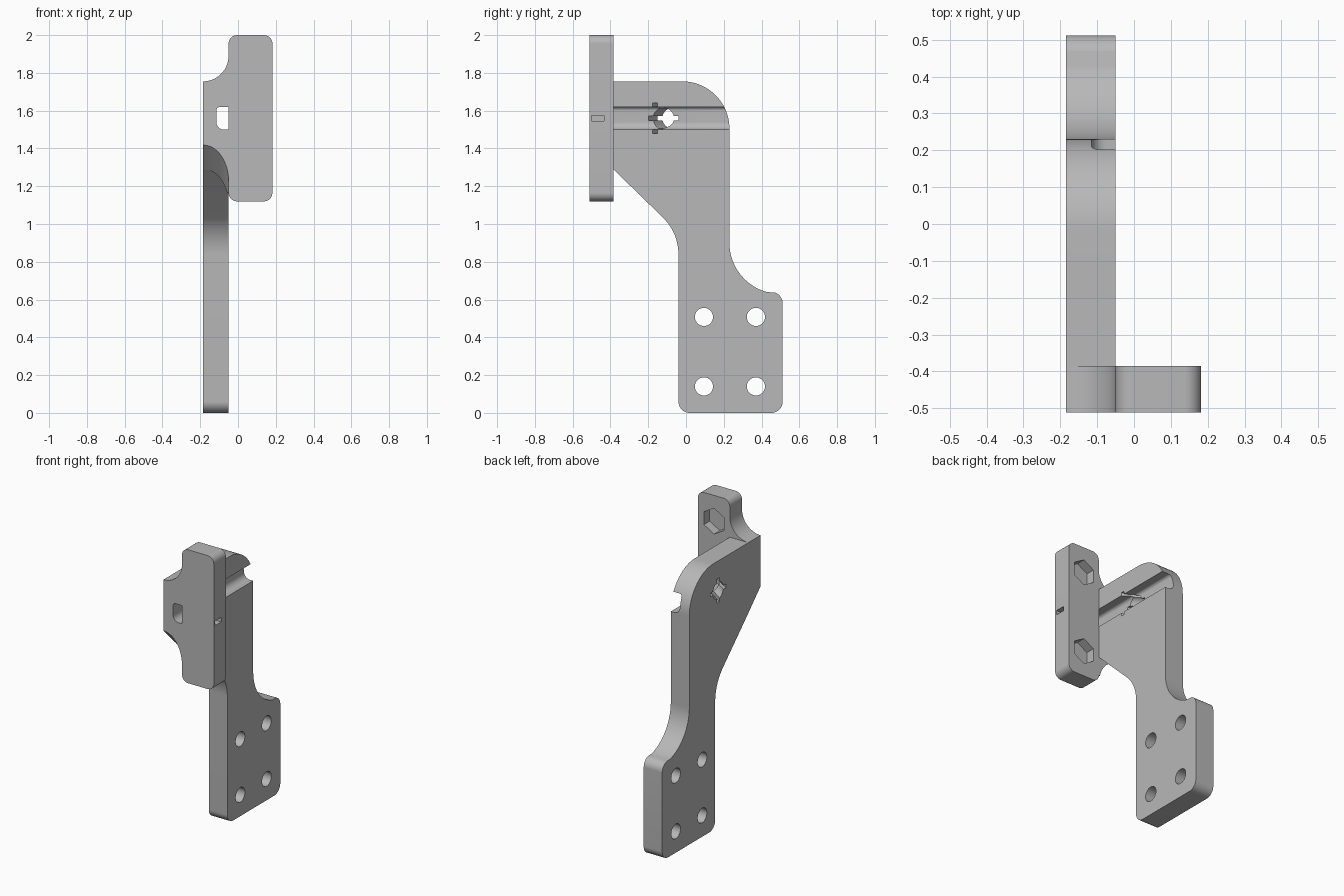
import bpy, bmesh
from math import cos, sin, radians, asin, degrees

if "Cube" in bpy.data.objects:
    bpy.data.objects.remove(bpy.data.objects["Cube"])

grey = bpy.data.materials.new("plain grey")
grey.use_nodes = True
grey.diffuse_color = (0.48, 0.48, 0.48, 1)
grey.node_tree.nodes["Principled BSDF"].inputs["Base Color"].default_value = grey.diffuse_color


def arc(cx, cy, r, a0, a1, n=14, ry=None):
    ry = r if ry is None else ry
    angles = [radians(a0 + (a1 - a0) * i / n) for i in range(n + 1)]
    return [(cx + r * cos(a), cy + ry * sin(a)) for a in angles]


def prism(name, near, far):
    """Solid between two matching outlines of 3D points."""
    bm = bmesh.new()
    a = [bm.verts.new(p) for p in near]
    b = [bm.verts.new(p) for p in far]
    bm.faces.new(a)
    bm.faces.new(b[::-1])
    for i in range(len(a)):
        j = (i + 1) % len(a)
        bm.faces.new((a[j], a[i], b[i], b[j]))
    bmesh.ops.recalc_face_normals(bm, faces=bm.faces)
    mesh = bpy.data.meshes.new(name)
    bm.to_mesh(mesh)
    bm.free()
    mesh.materials.append(grey)
    ob = bpy.data.objects.new(name, mesh)
    bpy.context.collection.objects.link(ob)
    return ob


def along_x(name, pts, x0, x1, lean=0):
    """Extrude a (y, z) outline along x; lean slides y with x."""
    return prism(name, [(x0, y, z) for y, z in pts],
                 [(x1, y + lean * (x1 - x0), z) for y, z in pts])


def along_y(name, pts, y0, y1, lean=0):
    """Extrude an (x, z) outline along y; lean slides z with y."""
    return prism(name, [(x, y0, z) for x, z in pts],
                 [(x, y1, z + lean * (y1 - y0)) for x, z in pts])


def combine(target, tool, operation="DIFFERENCE"):
    mod = target.modifiers.new(tool.name, "BOOLEAN")
    mod.operation, mod.object, mod.solver = operation, tool, "EXACT"
    bpy.context.view_layer.update()
    bpy.context.view_layer.objects.active = target
    bpy.ops.object.modifier_apply(modifier=mod.name)
    bpy.data.objects.remove(tool)


LEFT, FACE, RIGHT = -0.185, -0.05, 0.182      # x of arm back, arm face, plate edge
FRONT, BACK = -0.512, -0.385                  # y of the front plate
MID = 1.56                                    # height of the channel

# Arm with its foot
arm_outline = ([(BACK, 1.29)] + [(BACK, 1.755)]
               + arc(-0.02, 1.505, 0.25, 90, 0, 24)
               + arc(0.50, 0.90, 0.27, 180, 255, 24)
               + arc(0.452, 0.58, 0.06, 75, 0)
               + arc(0.452, 0.06, 0.06, 0, -90)
               + arc(0.02, 0.06, 0.06, 270, 180)
               + arc(-0.31, 0.84, 0.27, 0, 45))
arm = along_x("bracket", arm_outline, LEFT, FACE)

# Four bolt holes in the foot
for y in (0.095, 0.37):
    for z in (0.14, 0.508):
        combine(arm, along_x("bolt_hole", arc(y, z, 0.048, 0, 352.5, 47), -0.3, 0.1))


# Channel along the arm
def channel(name, edge, y0, y1):
    pts = [(edge, 1.5)] + arc(-0.075, 1.54, 0.04, 270, 180) \
        + arc(-0.095, 1.60, 0.02, 180, 90) + [(edge, 1.62)]
    return along_y(name, pts, y0, y1)


combine(arm, channel("arm_channel", 0.0, -0.5, 0.4))

# Slanted round hole with four notches
keyed = []
w, r, reach = 0.0125, 0.055, 0.08
edge = degrees(asin(w / r))
for k in range(4):
    quarter = [(reach, -w), (reach, w)] + arc(0, 0, r, edge, 90 - edge, 8)
    c, s = round(cos(radians(90 * k))), round(sin(radians(90 * k)))
    keyed += [(c * u - s * v, s * u + c * v) for u, v in quarter]
slant = -0.7
start = -0.3
centre_y = -0.07 + slant * (start - LEFT)
combine(arm, along_x("keyed_hole", [(centre_y + u, MID + v) for u, v in keyed],
                     start, 0.1, slant))

# Front plate: rounded tab with a side wing
c = 0.045
plate_outline = (arc(RIGHT - c, 2 - c, c, 0, 90)[::-1]
                 + arc(RIGHT - c, 1.12 + c, c, 0, -90)
                 + arc(FACE + c, 1.12 + c, c, 270, 180)
                 + [(LEFT, 1.12 + c), (LEFT, 1.755)]
                 + arc(LEFT, 1.89, FACE - LEFT, 270, 360)
                 + arc(FACE + c, 2 - c, c, 180, 90))
plate = along_y("front_plate", plate_outline, FRONT, BACK)

# Slanting round undercut below the wing
y0 = -0.6
rise = FRONT - y0
scoop = ([(-0.3, 0.8), (FACE, 0.8)]
         + arc(LEFT, 1.228 + rise, FACE - LEFT, 0, 90, 24, 0.19)
         + [(-0.3, 1.418 + rise)])
combine(plate, along_y("wing_undercut", scoop, y0, -0.3, -1))
combine(plate, channel("plate_channel", FACE, -0.7, -0.3))

# Hexagonal nut pockets in the back of the plate
for z in (MID - 0.27, MID + 0.27):
    combine(plate, along_y("nut_pocket", arc(0.065, z, 0.085, 90, 390, 5), BACK - 0.06, -0.3))

# Small slot in the plate edge
slot = [(-0.5, MID - 0.015), (-0.434, MID - 0.015), (-0.434, MID + 0.015), (-0.5, MID + 0.015)]
combine(plate, along_x("edge_slot", slot, 0.13, 0.3))

# Join into one solid
combine(arm, plate, "UNION")
bpy.ops.object.select_all(action="DESELECT")
arm.select_set(True)
bpy.context.view_layer.objects.active = arm
bpy.ops.object.shade_smooth_by_angle(angle=radians(25))
